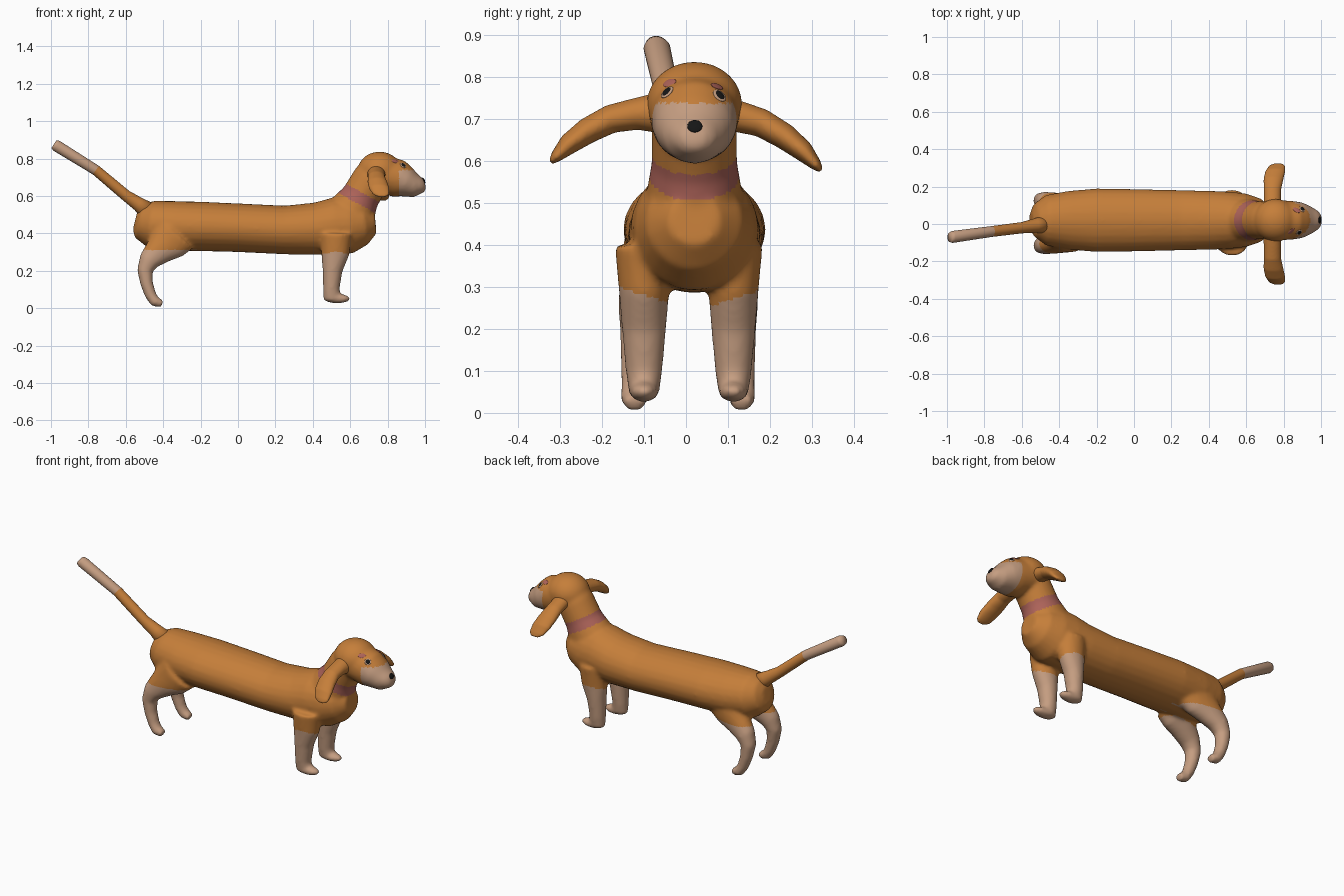
import bpy, bmesh, math
from mathutils import Vector, Matrix
from mathutils.bvhtree import BVHTree

if "Cube" in bpy.data.objects:
    bpy.data.objects.remove(bpy.data.objects["Cube"])

CY = 0.02  # the body's midline sits slightly off the y origin


def material(name, rgb):
    m = bpy.data.materials.new(name)
    m.diffuse_color = (*rgb, 1)
    m.use_nodes = True
    m.node_tree.nodes["Principled BSDF"].inputs["Base Color"].default_value = m.diffuse_color
    return m


ORANGE = material("orange fur", (0.56, 0.21, 0.042))
TAN = material("tan fur", (0.56, 0.34, 0.22))
PINK = material("pink collar", (0.42, 0.125, 0.10))
BLACK = material("black", (0.008, 0.008, 0.008))


def loft(bm, rings, side, n=24):
    """Closed tube through rings of (x, y, z, half width along side, half height)."""
    pts = [Vector(r[:3]) for r in rings]
    side = Vector(side)
    loops = []
    for i, r in enumerate(rings):
        t = pts[min(i + 1, len(pts) - 1)] - pts[max(i - 1, 0)]
        up = t.cross(side).normalized()
        loops.append([bm.verts.new(pts[i] + side * r[3] * math.cos(a) + up * r[4] * math.sin(a))
                      for a in (2 * math.pi * k / n for k in range(n))])
    for a, b in zip(loops, loops[1:]):
        for k in range(n):
            bm.faces.new((a[k], a[(k + 1) % n], b[(k + 1) % n], b[k]))
    bm.faces.new(loops[0][::-1])
    bm.faces.new(loops[-1])


def ellipsoid(bm, centre, radii, rot=Matrix()):
    m = Matrix.Translation(centre) @ rot @ Matrix.Diagonal((*radii, 1))
    bmesh.ops.create_uvsphere(bm, u_segments=24, v_segments=14, radius=1, matrix=m)


def make(name, bm, mats):
    bmesh.ops.recalc_face_normals(bm, faces=bm.faces)
    me = bpy.data.meshes.new(name)
    bm.to_mesh(me)
    bm.free()
    ob = bpy.data.objects.new(name, me)
    bpy.context.collection.objects.link(ob)
    for m in mats:
        me.materials.append(m)
    me.shade_smooth()
    return ob


def fuse(ob, voxel, smooth):
    """Melt overlapping pieces into one smooth skin."""
    r = ob.modifiers.new("fuse", 'REMESH')
    r.mode, r.voxel_size = 'VOXEL', voxel
    s = ob.modifiers.new("soften", 'SMOOTH')
    s.factor, s.iterations = 0.5, smooth
    dg = bpy.context.evaluated_depsgraph_get()
    me = bpy.data.meshes.new_from_object(ob.evaluated_get(dg))
    ob.modifiers.clear()
    ob.data = me
    me.shade_smooth()


# --- body: torso, neck, head and legs fused together
Y, X = (0, 1, 0), (1, 0, 0)
bm = bmesh.new()
torso = [(-.55, .47, .04, .05), (-.53, .465, .09, .09), (-.47, .45, .135, .125),
         (-.35, .44, .157, .133), (-.2, .437, .17, .132), (0, .43, .167, .13),
         (.25, .418, .161, .13), (.42, .425, .157, .14), (.52, .44, .152, .152),
         (.6, .442, .143, .15), (.68, .455, .115, .115), (.735, .46, .06, .06)]
neck = [(.56, .42, .13, .15), (.61, .52, .115, .13), (.655, .595, .102, .103),
        (.71, .69, .102, .10), (.74, .74, .09, .09)]
muzzle = [(.76, .72, .11, .10), (.86, .692, .102, .102), (.90, .675, .095, .083),
          (.95, .655, .072, .063), (.985, .66, .05, .043), (1.0, .664, .028, .028)]
for part in (torso, neck, muzzle):
    loft(bm, [(x, CY, z, w, h) for x, z, w, h in part], Y)
ellipsoid(bm, (.757, CY, .735), (.118, .115, .102))

front_leg = [(.525, .40, .07, .085), (.52, .29, .06, .075), (.505, .2, .053, .053),
             (.499, .1, .044, .044), (.505, .045, .036, .048)]
for y in (-.1, .113):
    loft(bm, [(x, y, z, w, h) for x, z, w, h in front_leg], Y)
    ellipsoid(bm, (.53, y, .051), (.072, .036, .025))

hind_leg = [(-.33, .40, .07, .12, .085), (-.37, .355, .065, .108, .093), (-.42, .31, .06, .08, .103),
            (-.475, .255, .052, .057, .115), (-.498, .2, .043, .042, .12), (-.488, .13, .037, .034, .124),
            (-.467, .07, .033, .031, .126), (-.445, .036, .033, .03, .128), (-.405, .022, .026, .02, .128)]
for s, off in ((-1, 0.005), (1, 0.005)):
    loft(bm, [(x, s * y + off, z, w, h) for x, z, w, h, y in hind_leg], Y)

body = make("body", bm, [ORANGE, TAN, PINK])
fuse(body, 0.009, 10)

# coat markings: socks, muzzle and collar band
for f in body.data.polygons:
    x, y, z = f.center
    dy = abs(y - CY)
    front_sock = x > .4 and z < .242 + .32 * dy
    hind_sock = x < -.2 and z < .312 and dy > .04
    snout = x > .862 and z < .738
    if front_sock or hind_sock or snout:
        f.material_index = 1
    elif x > .5 and .912 < z + .55 * x < .982:
        f.material_index = 2

# --- tail with tan tip
bm = bmesh.new()
loft(bm, [(-.47, .0, .51, .05, .055), (-.53, -.008, .555, .038, .038), (-.60, -.02, .603, .03, .03),
          (-.76, -.04, .738, .029, .028), (-.97, -.069, .868, .032, .031),
          (-.984, -.071, .877, .026, .025)], Y)
tail = make("tail", bm, [ORANGE, TAN])
for f in tail.data.polygons:
    f.material_index = int(f.center.x < -.76)

# --- ears, drooping outwards
ear = [(.74, .06, .715, .05, .05), (.74, .12, .712, .046, .038), (.74, .18, .70, .046, .034),
       (.745, .235, .672, .053, .031), (.755, .28, .64, .054, .025),
       (.765, .31, .61, .045, .014), (.77, .322, .597, .025, .006)]
for side, name, drop in ((-1, "ear_near", 0), (1, "ear_far", .02)):
    bm = bmesh.new()
    loft(bm, [(x, side * y, z - drop * (y - .06) / .26, w, h) for x, y, z, w, h in ear], X)
    ob = make(name, bm, [ORANGE])
    fuse(ob, 0.006, 5)

# --- face details: thin plates laid on the skin
bm = bmesh.new()
bm.from_mesh(body.data)
skin = BVHTree.FromBMesh(bm)
bm.free()


def plate(name, y, z, ry, rz, mat, thick):
    hit, normal, _, _ = skin.ray_cast(Vector((2, y, z)), Vector((-1, 0, 0)))
    rot = normal.to_track_quat('X', 'Z').to_matrix().to_4x4()
    bm = bmesh.new()
    ellipsoid(bm, hit, (thick, ry, rz), rot)
    make(name, bm, [mat])


plate("nose", .021, .683, .018, .016, BLACK, .005)
for y, z, name in ((-.045, .764, "near"), (.08, .756, "far")):
    inner = .006 if y < CY else -.006
    plate("brow_" + name, y + inner, z + .022, .022, .013, PINK, .003)
    plate("eye_rim_" + name, y, z, .018, .018, TAN, .0035)
    plate("eye_" + name, y, z, .014, .015, BLACK, .0049)
